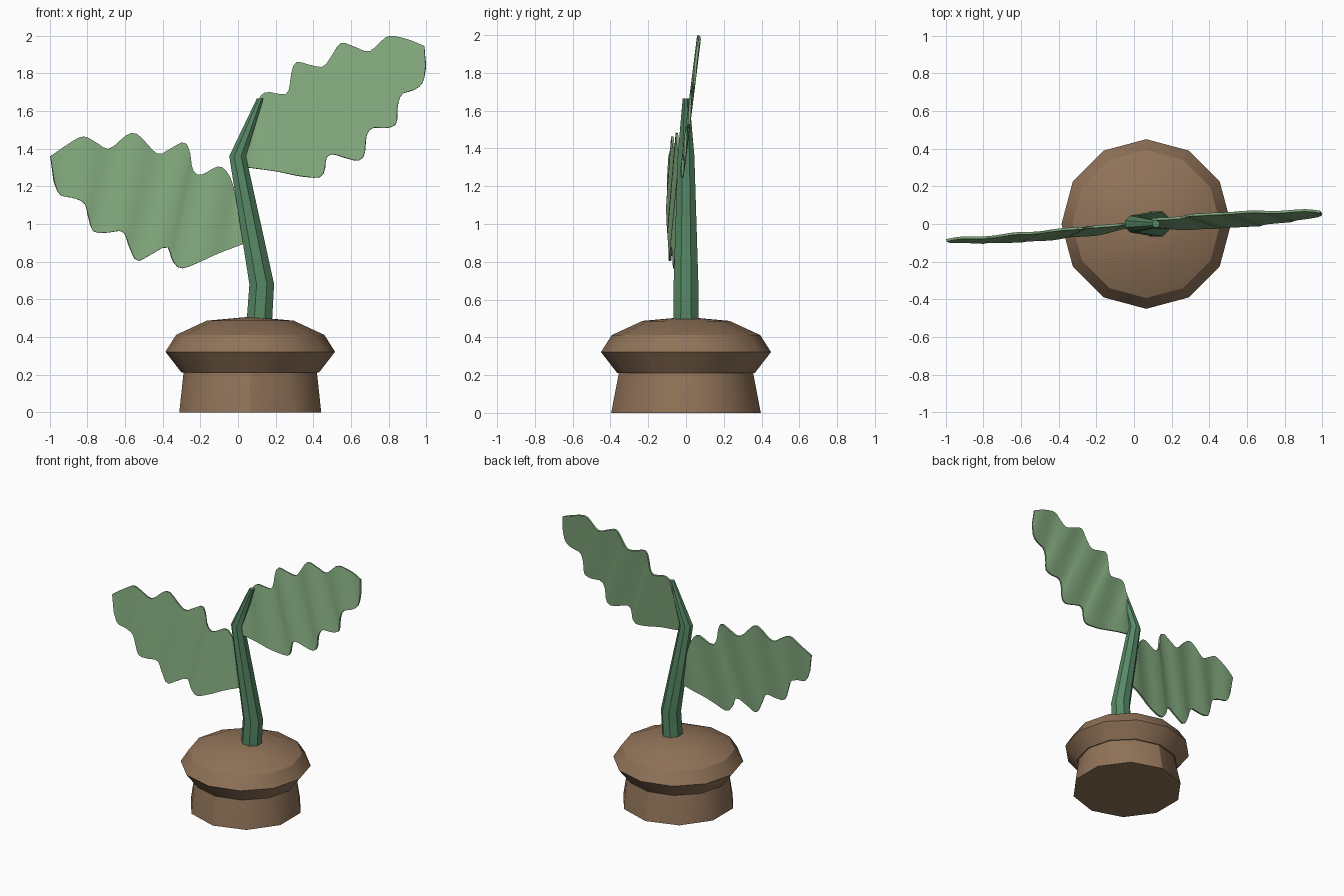
import bpy, bmesh, math
from mathutils import Vector

if "Cube" in bpy.data.objects:
    bpy.data.objects.remove(bpy.data.objects["Cube"])

CX = 0.065  # pot axis


def material(name, rgb):
    m = bpy.data.materials.new(name)
    m.diffuse_color = (*rgb, 1)
    m.use_nodes = True
    m.node_tree.nodes["Principled BSDF"].inputs["Base Color"].default_value = m.diffuse_color
    return m


BROWN = material("clay brown", (0.28, 0.17, 0.098))
LEAF = material("leaf green", (0.235, 0.413, 0.216))
STEM = material("stem green", (0.095, 0.25, 0.13))


def finish(name, bm, mat, angle=31):
    bmesh.ops.recalc_face_normals(bm, faces=bm.faces)
    me = bpy.data.meshes.new(name)
    bm.to_mesh(me)
    bm.free()
    me.materials.append(mat)
    ob = bpy.data.objects.new(name, me)
    bpy.context.collection.objects.link(ob)
    bpy.ops.object.select_all(action='DESELECT')
    ob.select_set(True)
    bpy.context.view_layer.objects.active = ob
    bpy.ops.object.shade_smooth_by_angle(angle=math.radians(angle))
    return ob


def ring(bm, n, r, c, turn=0.0):
    out = []
    for i in range(n):
        a = turn + 2 * math.pi * i / n
        out.append(bm.verts.new((c[0] + r * math.cos(a), c[1] + r * math.sin(a), c[2])))
    return out


def loft(bm, rings, cap=True):
    for a, b in zip(rings, rings[1:]):
        n = len(a)
        for i in range(n):
            bm.faces.new((a[i], a[(i + 1) % n], b[(i + 1) % n], b[i]))
    if cap:
        bm.faces.new(rings[0])
        bm.faces.new(rings[-1])


# Pot body: ten-sided foot blending into a twelve-sided neck
bm = bmesh.new()
ring(bm, 10, 0.396, (CX, 0, 0), math.pi / 2)
ring(bm, 12, 0.352, (CX, 0, 0.23), math.pi / 2)
bmesh.ops.convex_hull(bm, input=bm.verts)
finish("pot_body", bm, BROWN, 28)

# Pot rim with domed soil
bm = bmesh.new()
profile = [(0.335, 0.215), (0.365, 0.212), (0.45, 0.322), (0.393, 0.412), (0.23, 0.487)]
rings = [ring(bm, 12, r, (CX, 0, z)) for r, z in profile]
loft(bm, rings, cap=False)
bm.faces.new(rings[0])
top = bm.verts.new((CX, 0, 0.508))
for i in range(12):
    bm.faces.new((rings[-1][i], rings[-1][(i + 1) % 12], top))
finish("pot_rim_and_soil", bm, BROWN)

# Bent tapering stem
bm = bmesh.new()
path = [(0.113, 0.48, 0.073), (0.126, 0.68, 0.071), (-0.002, 1.36, 0.048), (0.117, 1.665, 0.019)]
loft(bm, [ring(bm, 8, r, (x, 0, z), math.pi / 8) for x, z, r in path])
finish("stem", bm, STEM, 30)


def smooth_line(pts, steps=48):
    """Catmull-Rom curve resampled evenly by length."""
    p = [Vector(q) for q in pts]
    p = [2 * p[0] - p[1]] + p + [2 * p[-1] - p[-2]]
    dense = []
    for a, b, c, d in zip(p, p[1:], p[2:], p[3:]):
        for k in range(8):
            t = k / 8
            dense.append(0.5 * (2 * b + (c - a) * t + (2 * a - 5 * b + 4 * c - d) * t * t
                                + (3 * b - a - 3 * c + d) * t ** 3))
    dense.append(p[-2])
    dist = [0.0]
    for a, b in zip(dense, dense[1:]):
        dist.append(dist[-1] + (b - a).length)
    out, j = [], 0
    for i in range(steps + 1):
        s = dist[-1] * i / steps
        while j < len(dense) - 2 and dist[j + 1] < s:
            j += 1
        f = (s - dist[j]) / (dist[j + 1] - dist[j])
        out.append(dense[j].lerp(dense[j + 1], f))
    return out


def leaf(name, upper, lower, depth, rows=8):
    up, lo = smooth_line(upper), smooth_line(lower)
    bm = bmesh.new()
    grid = []
    for i, (u, l) in enumerate(zip(up, lo)):
        s = i / (len(up) - 1)
        ripple = 0.005 * math.sin(s * 4.5 * 2 * math.pi)
        col = []
        for k in range(rows + 1):
            q = u.lerp(l, k / rows)
            col.append(bm.verts.new((q.x, depth(q.x, q.y) + ripple, q.y)))
        grid.append(col)
    for a, b in zip(grid, grid[1:]):
        for k in range(rows):
            bm.faces.new((a[k], b[k], b[k + 1], a[k + 1]))
    bmesh.ops.recalc_face_normals(bm, faces=bm.faces)
    bmesh.ops.solidify(bm, geom=bm.faces[:], thickness=0.013)
    finish(name, bm, LEAF, 40)


# Wavy-edged leaves: upper and lower margins from stem to tip
leaf("left_leaf",
     [(0.0, 1.08), (-0.03, 1.22), (-0.07, 1.29), (-0.11, 1.305), (-0.2, 1.26), (-0.24, 1.29),
      (-0.255, 1.38), (-0.285, 1.435), (-0.36, 1.4), (-0.43, 1.375), (-0.555, 1.485),
      (-0.68, 1.4), (-0.74, 1.425), (-0.82, 1.465), (-0.9, 1.425), (-0.995, 1.36)],
     [(0.03, 0.895), (-0.1, 0.845), (-0.2, 0.8), (-0.3, 0.765), (-0.345, 0.805), (-0.375, 0.878),
      (-0.46, 0.84), (-0.535, 0.805), (-0.575, 0.88), (-0.61, 0.96), (-0.69, 0.955),
      (-0.765, 0.96), (-0.79, 1.03), (-0.815, 1.11), (-0.88, 1.14), (-0.945, 1.155),
      (-0.975, 1.23)],
     lambda x, z: 0.17 * x - 0.07 * x * (x + 1) * 0.2 + 0.065 * x * x + 0.07 * (z - 1.2))

leaf("right_leaf",
     [(0.07, 1.5), (0.11, 1.66), (0.15, 1.7), (0.22, 1.69), (0.265, 1.7), (0.285, 1.81),
      (0.31, 1.86), (0.38, 1.845), (0.45, 1.835), (0.495, 1.89), (0.545, 1.96), (0.62, 1.94),
      (0.69, 1.915), (0.74, 1.95), (0.8, 1.998), (0.9, 1.98), (0.988, 1.945)],
     [(0.02, 1.305), (0.2, 1.28), (0.33, 1.255), (0.43, 1.248), (0.457, 1.28), (0.468, 1.35),
      (0.5, 1.372), (0.57, 1.352), (0.64, 1.337), (0.67, 1.37), (0.68, 1.46), (0.71, 1.51),
      (0.78, 1.51), (0.838, 1.53), (0.845, 1.62), (0.87, 1.69), (0.93, 1.71), (0.98, 1.75),
      (0.995, 1.84)],
     lambda x, z: -0.03 + 0.125 * (z - 1.25))
